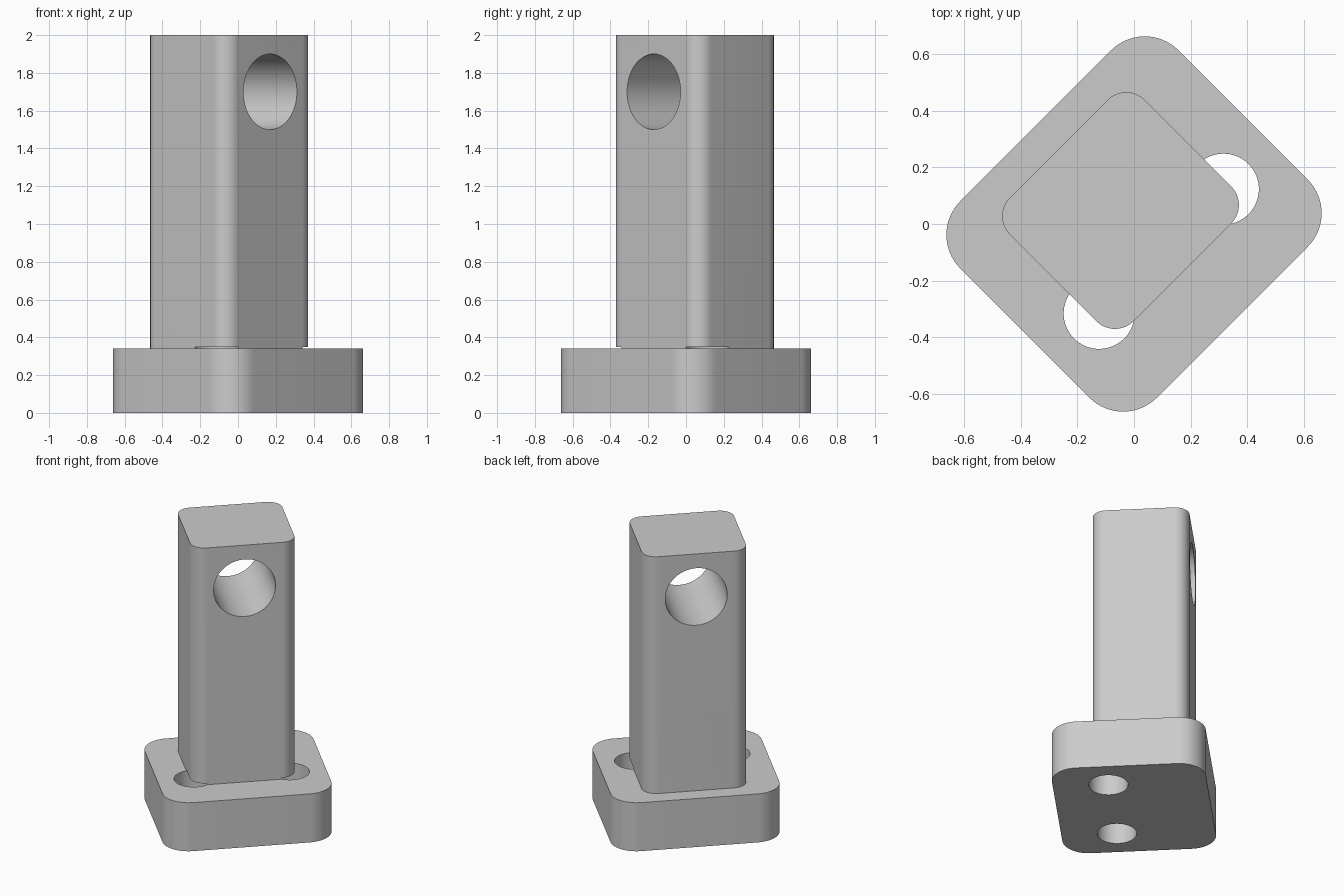
import bpy
import bmesh
from math import radians, pi, cos, sin
from mathutils import Matrix

if "Cube" in bpy.data.objects:
    bpy.data.objects.remove(bpy.data.objects["Cube"], do_unlink=True)

TURN = Matrix.Rotation(radians(45), 4, "Z")
CORNER_STEPS = 16

grey = bpy.data.materials.new("light grey")
grey.use_nodes = True
colour = (0.6, 0.6, 0.6, 1)
grey.diffuse_color = colour
grey.node_tree.nodes["Principled BSDF"].inputs["Base Color"].default_value = colour


def add_object(name, bm):
    """Turn a bmesh built square to the axes into a part turned by 45 degrees."""
    bmesh.ops.transform(bm, matrix=TURN, verts=bm.verts)
    mesh = bpy.data.meshes.new(name)
    bm.to_mesh(mesh)
    bm.free()
    obj = bpy.data.objects.new(name, mesh)
    bpy.context.collection.objects.link(obj)
    return obj


def rounded_block(name, u0, u1, v0, v1, z0, z1, radius):
    """Extruded rectangle with rounded upright corners."""
    bm = bmesh.new()
    centres = [(u1 - radius, v1 - radius), (u0 + radius, v1 - radius),
               (u0 + radius, v0 + radius), (u1 - radius, v0 + radius)]
    ring = []
    for quarter, (cu, cv) in enumerate(centres):
        for step in range(CORNER_STEPS + 1):
            a = (quarter + step / CORNER_STEPS) * pi / 2
            ring.append(bm.verts.new((cu + radius * cos(a), cv + radius * sin(a), z0)))
    face = bm.faces.new(ring)
    grown = bmesh.ops.extrude_face_region(bm, geom=[face])["geom"]
    top = [g for g in grown if isinstance(g, bmesh.types.BMVert)]
    bmesh.ops.translate(bm, vec=(0, 0, z1 - z0), verts=top)
    bmesh.ops.recalc_face_normals(bm, faces=bm.faces)
    obj = add_object(name, bm)
    obj.data.materials.append(grey)
    return obj


def cylinder_cutter(name, radius, depth, matrix):
    bm = bmesh.new()
    bmesh.ops.create_cone(bm, cap_ends=True, segments=64, radius1=radius,
                          radius2=radius, depth=depth, matrix=matrix)
    obj = add_object(name, bm)
    obj.hide_render = True
    return obj


def cut(obj, cutters):
    """Apply the drilled holes, then smooth the curved walls."""
    bpy.ops.object.select_all(action="DESELECT")
    bpy.context.view_layer.objects.active = obj
    obj.select_set(True)
    for cutter in cutters:
        mod = obj.modifiers.new(cutter.name, "BOOLEAN")
        mod.operation = "DIFFERENCE"
        mod.solver = "EXACT"
        mod.object = cutter
        bpy.ops.object.modifier_apply(modifier=mod.name)
    bpy.ops.object.shade_smooth_by_angle(angle=radians(30))


# Base plate and the upright post standing off-centre on it
base = rounded_block("base_plate", -0.544, 0.544, -0.49, 0.49, 0, 0.34, 0.168)
post = rounded_block("post", -0.336, 0.336, -0.241, 0.375, 0.34, 2, 0.092)

# Two bolt holes, which also nick the underside of the post
bolt_holes = [cylinder_cutter(f"bolt_hole_{side}", 0.125, 0.45,
                              Matrix.Translation((u, -0.136, 0.125)))
              for side, u in (("right", -0.31), ("left", 0.31))]

# Cross hole through the top of the post
cross_hole = cylinder_cutter("cross_hole", 0.2, 1.6, Matrix.Translation((0, 0, 1.7))
                             @ Matrix.Rotation(radians(90), 4, "X"))

cut(base, bolt_holes)
cut(post, bolt_holes + [cross_hole])

# The cutters are no longer needed
for helper in bolt_holes + [cross_hole]:
    bpy.data.objects.remove(helper, do_unlink=True)
